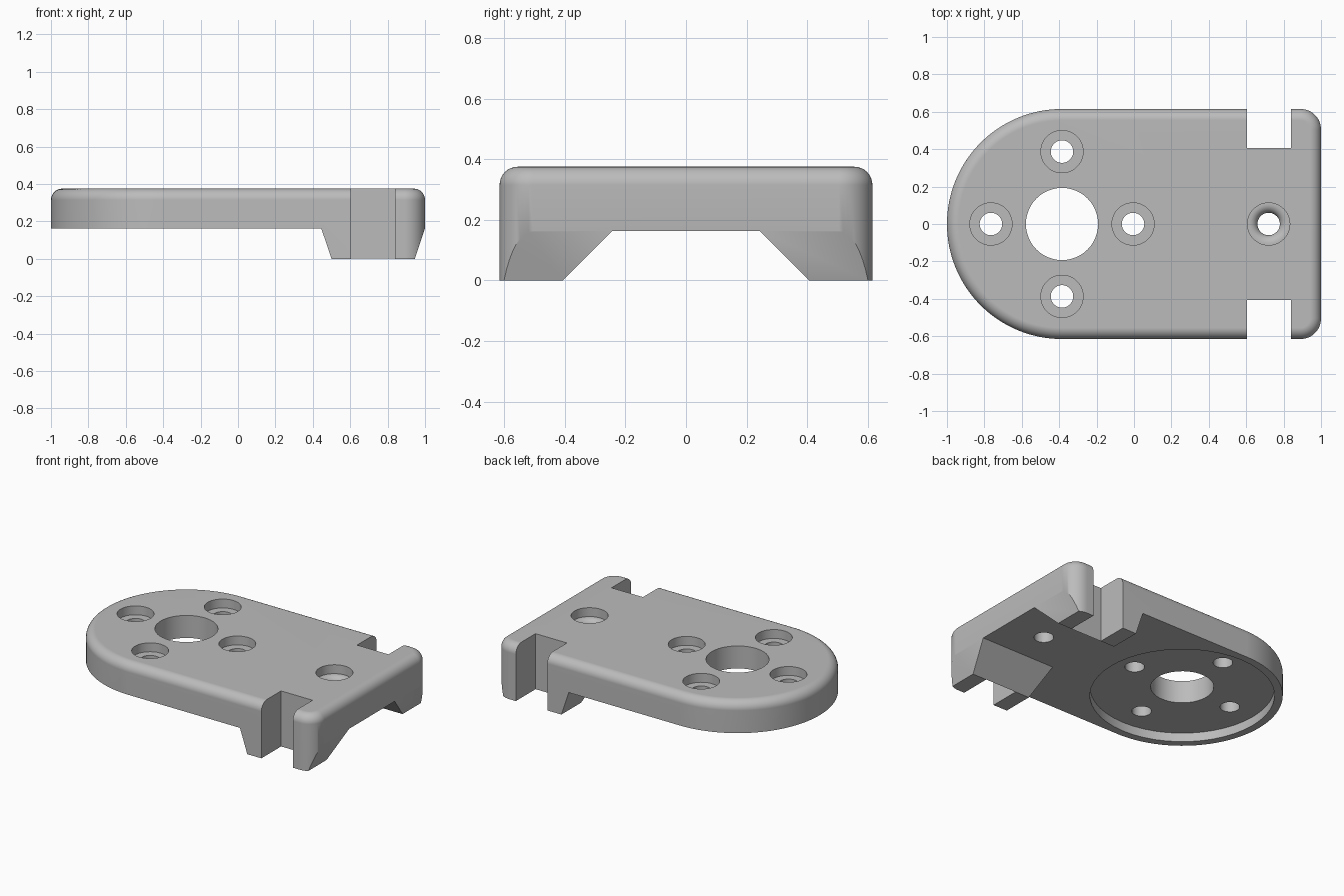
import bpy, bmesh
from math import pi, sin, cos

cube = bpy.data.objects.get("Cube")
if cube:
    bpy.data.objects.remove(cube, do_unlink=True)

TOP, UNDER = 0.375, 0.163      # plate top and underside
HALF, FILLET, CORNER = 0.615, 0.06, 0.11
HUB = -0.385                   # centre of the rounded end

grey = bpy.data.materials.new("plain_grey")
grey.use_nodes = True
colour = (0.5, 0.5, 0.5, 1)
grey.diffuse_color = colour
grey.node_tree.nodes["Principled BSDF"].inputs["Base Color"].default_value = colour


def loft(name, rings, closed=False):
    """Skin a stack of point rings; cap the ends unless closed in a loop."""
    bm = bmesh.new()
    rows = [[bm.verts.new(p) for p in ring] for ring in rings]
    n = len(rows[0])
    for a, b in zip(rows, rows[1:]):
        for i in range(n):
            j = (i + 1) % n
            bm.faces.new((a[i], a[j], b[j], b[i]))
    bm.faces.new(rows[0][::-1])
    bm.faces.new(rows[-1])
    bmesh.ops.recalc_face_normals(bm, faces=bm.faces)
    mesh = bpy.data.meshes.new(name)
    bm.to_mesh(mesh)
    bm.free()
    obj = bpy.data.objects.new(name, mesh)
    bpy.context.collection.objects.link(obj)
    mesh.materials.append(grey)
    return obj


def arc(cx, cy, r, start, end, steps):
    return [(cx + r * cos(start + (end - start) * i / steps),
             cy + r * sin(start + (end - start) * i / steps)) for i in range(steps + 1)]


def outline(inset, z):
    r, c = CORNER - inset, HALF - CORNER
    pts = arc(HUB, 0, HALF - inset, pi / 2, 3 * pi / 2, 64)
    pts += arc(1 - CORNER, -c, r, -pi / 2, 0, 12)
    pts += arc(1 - CORNER, c, r, 0, pi / 2, 12)
    return [(x, y, z) for x, y in pts]


# Body: rounded slab with a filleted top rim
rings = [outline(0, 0)]
for i in range(9):
    a = pi / 2 * i / 8
    rings.append(outline(FILLET * (1 - cos(a)), TOP - FILLET + FILLET * sin(a)))
body = loft("mounting_plate", rings)

cutters = []


def cut_along_y(name, profile, y0, y1):
    cutters.append(loft(name, [[(x, y, z) for x, z in profile] for y in (y0, y1)]))


def cut_along_x(name, profile, x0, x1):
    cutters.append(loft(name, [[(x, y, z) for y, z in profile] for x in (x0, x1)]))


def cut_round(name, x, y, profile):
    """Turned cutter from (radius, height) pairs."""
    cutters.append(loft(name, [[(px, py, z) for px, py in arc(x, y, r, 0, 2 * pi, 48)[:-1]]
                               for r, z in profile]))


# Underside clearance, leaving sloped legs
cut_along_y("under_cutter", [(-1.2, -0.1), (0.53, -0.1), (0.5, 0), (0.445, UNDER), (-1.2, UNDER)], -1, 1)
cut_along_y("end_cutter", [(0.945, 0), (1, UNDER), (1.2, UNDER), (1.2, -0.1), (0.912, -0.1)], -1, 1)
cut_along_x("channel_cutter", [(-0.505, -0.1), (0.505, -0.1), (0.243, UNDER), (-0.243, UNDER)], 0.2, 1.2)

# Side notches between the legs
for side in (-1, 1):
    cut_along_x("notch_cutter", [(side * 0.405, -0.2), (side, -0.2), (side, 1), (side * 0.405, 1)], 0.605, 0.84)

# Round recess and centre bore
cut_round("recess_cutter", HUB, 0, [(0.565, 0.05), (0.565, UNDER + 0.06)])
cut_round("bore_cutter", HUB, 0, [(0.193, 0), (0.193, 0.5)])

# Four counterbored screw holes
for dx, dy in ((-1, 0), (1, 0), (0, -1), (0, 1)):
    cut_round("screw_cutter", HUB + dx * 0.38, dy * 0.387,
              [(0.06, 0.05), (0.06, TOP - 0.06), (0.113, TOP - 0.06), (0.113, 0.5)])

# Single hole with a rounded throat
throat = [(0.06, 0.05)]
for i in range(9):
    a = pi / 2 * i / 8
    throat.append((0.06 + 0.045 * (1 - cos(a)), TOP - 0.105 + 0.045 * sin(a)))
cut_round("throat_cutter", 0.72, 0, throat + [(0.113, TOP - 0.06), (0.113, 0.5)])

# Apply the cuts, then tidy the helpers away
bpy.context.view_layer.objects.active = body
for cutter in cutters:
    cutter.hide_render = True
    mod = body.modifiers.new("cut", "BOOLEAN")
    mod.operation, mod.solver, mod.object = "DIFFERENCE", "EXACT", cutter
    bpy.ops.object.modifier_apply(modifier=mod.name)
for cutter in cutters:
    bpy.data.objects.remove(cutter, do_unlink=True)

bpy.ops.object.select_all(action="DESELECT")
body.select_set(True)
bpy.ops.object.shade_smooth_by_angle(angle=pi / 6)
weighted = body.modifiers.new("clean_normals", "WEIGHTED_NORMAL")
weighted.keep_sharp = True
